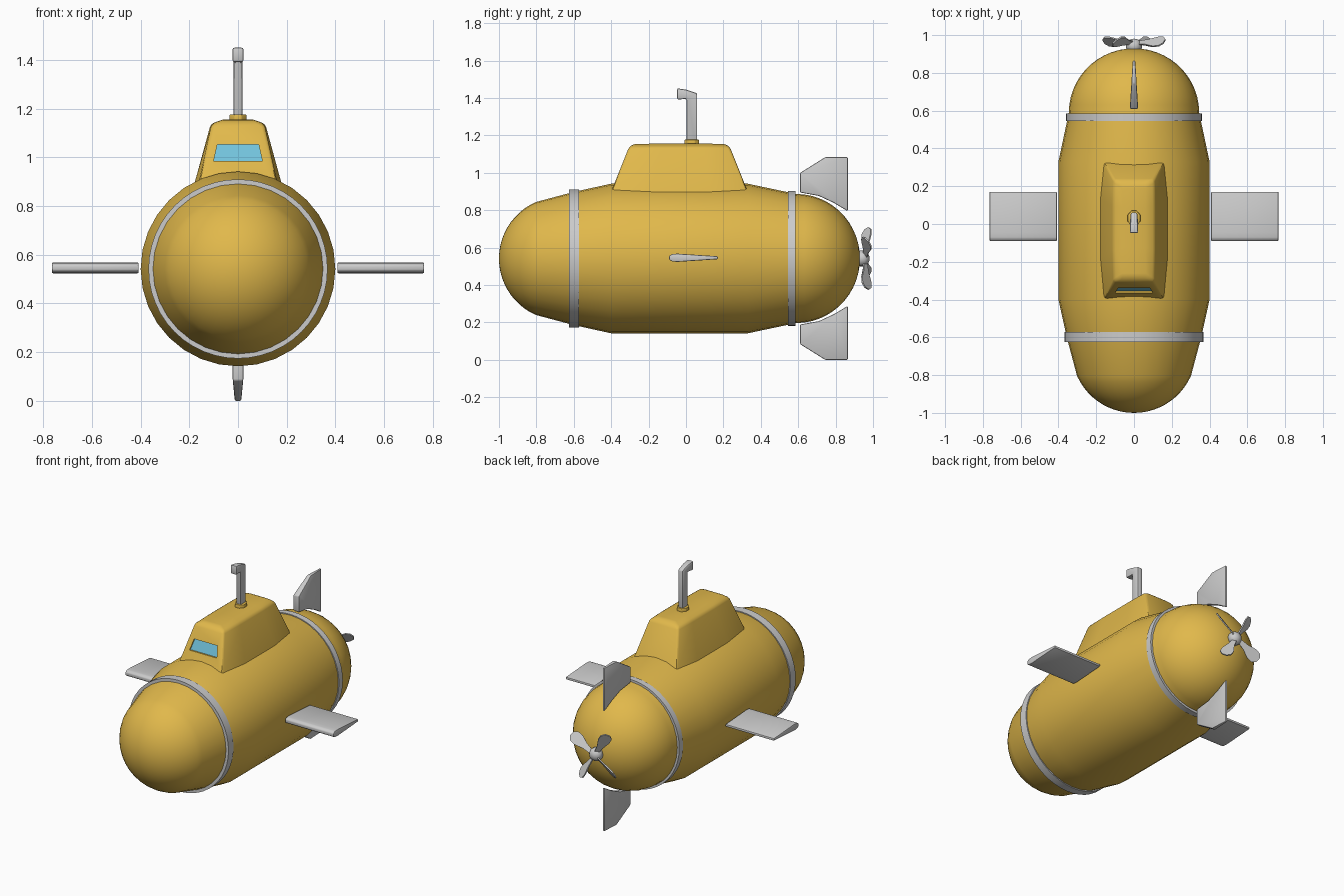
import bpy, bmesh
from math import sin, cos, pi, radians, sqrt
from mathutils import Matrix, Vector

if "Cube" in bpy.data.objects:
    bpy.data.objects.remove(bpy.data.objects["Cube"])

ZC = 0.542  # height of hull axis


def material(name, rgb):
    m = bpy.data.materials.new(name)
    m.diffuse_color = (*rgb, 1)
    m.use_nodes = True
    m.node_tree.nodes["Principled BSDF"].inputs["Base Color"].default_value = m.diffuse_color
    return m


YELLOW = material("yellow_paint", (0.75, 0.48, 0.07))
BLUE = material("window_glass", (0.17, 0.55, 0.72))


def smooth(ob, angle=35):
    ob.data.shade_smooth()
    ob.data.set_sharp_from_angle(angle=radians(angle))


def loft(name, rings, mat=None, bevel=0, caps=True, angle=35):
    """Skin a list of equal-length closed rings."""
    bm = bmesh.new()
    vs = [[bm.verts.new(p) for p in r] for r in rings]
    n = len(vs[0])
    for a, b in zip(vs, vs[1:]):
        for i in range(n):
            j = (i + 1) % n
            bm.faces.new((a[i], a[j], b[j], b[i]))
    if caps:
        bm.faces.new(vs[0])
        bm.faces.new(vs[-1])
    bmesh.ops.remove_doubles(bm, verts=bm.verts, dist=1e-5)
    bmesh.ops.recalc_face_normals(bm, faces=bm.faces)
    if bevel:
        edges = [e for e in bm.edges if e.is_manifold and e.calc_face_angle() > 0.5]
        bmesh.ops.bevel(bm, geom=edges, offset=bevel, segments=2, profile=0.5,
                        affect='EDGES', clamp_overlap=True)
    me = bpy.data.meshes.new(name)
    bm.to_mesh(me)
    bm.free()
    ob = bpy.data.objects.new(name, me)
    bpy.context.collection.objects.link(ob)
    if mat:
        me.materials.append(mat)
    smooth(ob, angle)
    return ob


def lathe(name, profile, mat=None, sides=32, angle=35):
    """Revolve (y, radius) points about the hull axis."""
    rings = [[(r * cos(2 * pi * i / sides), y, ZC + r * sin(2 * pi * i / sides))
              for i in range(sides)] for y, r in profile]
    return loft(name, rings, mat, caps=False, angle=angle)


# Hull: round nose, tapered shoulders, round tail
nose = [(-0.67 - 0.33 * cos(a), 0.33 * sin(a)) for a in [radians(d) for d in range(0, 67, 6)]]
tail = [(0.59 + 0.34 * sin(a), 0.345 * cos(a)) for a in [radians(d) for d in range(0, 85, 7)]]
lathe("hull", nose + [(-0.6, 0.356), (-0.4, 0.4), (0.33, 0.4)] + tail + [(0.93, 0)], YELLOW)

# Hull bands
for name, y0, y1, r in (("front_band", -0.625, -0.572, 0.368), ("rear_band", 0.545, 0.585, 0.36)):
    lathe(name, [(y0, 0.32), (y0, r), (y1, r), (y1, 0.32), (y0, 0.32)], sides=48)


# Conning tower: eight-point plan lofted upwards
def plan(z, x_end, x_mid, y0, y1):
    ym0, ym1 = y0 * 0.45, y1 * 0.4
    right = [(x_end, y0), (x_mid, ym0), (x_mid, ym1), (x_end, y1)]
    return [(x, y, z) for x, y in right] + [(-x, y, z) for x, y in reversed(right)]


tower = loft("conning_tower", [plan(0.84, 0.175, 0.195, -0.424, 0.354),
                               plan(0.90, 0.16, 0.177, -0.40, 0.33),
                               plan(1.138, 0.108, 0.112, -0.305, 0.235),
                               plan(1.156, 0.06, 0.06, -0.275, 0.205)], YELLOW, bevel=0.014)


# Window: recess cut in the sloping front, with a glass pane behind it
def front_y(z):
    return -0.40 + (z - 0.90) * 0.4


def window_ring(depth, grow=0.0):
    pts = [(-0.1, 0.985), (0.1, 0.985), (0.085, 1.053), (-0.085, 1.053)]
    return [(x * (1 + grow), front_y(z) + depth, z) for x, z in pts]


cutter = loft("window_cutter", [window_ring(-0.1), window_ring(0.016)])
cutter.hide_render = True
mod = tower.modifiers.new("window_recess", 'BOOLEAN')
mod.operation = 'DIFFERENCE'
mod.object = cutter
bpy.context.view_layer.objects.active = tower
bpy.ops.object.modifier_apply(modifier=mod.name)
bpy.data.objects.remove(cutter)
smooth(tower)
loft("window", [window_ring(0.010), window_ring(0.02)], BLUE)

# Periscope: bent profile with a flared head, and its collar
elbow = [(0.003, 1.14), (0.003, 1.395), (-0.048, 1.392), (-0.048, 1.452),
         (0.0, 1.445), (0.06, 1.425), (0.06, 1.14)]
widths = [0.018, 0.018, 0.023, 0.023, 0.019, 0.018, 0.018]
loft("periscope", [[(s * w, y, z) for (y, z), w in zip(elbow, widths)] for s in (-1, 1)], bevel=0.008)
loft("periscope_collar", [[(0.037 * cos(k * pi / 4 + pi / 8), 0.031 + 0.043 * sin(k * pi / 4 + pi / 8), z)
                           for k in range(8)] for z in (1.14, 1.177)], YELLOW, bevel=0.004)

# Side planes: tapered aerofoil section
half = [(-0.09, 0.01), (-0.075, 0.02), (-0.045, 0.022), (0.17, 0.008)]
section = half + [(y, -t) for y, t in reversed(half)]
for side, s in (("right", 1), ("left", -1)):
    loft(side + "_plane", [[(s * x, y, 0.546 + t) for y, t in section] for x in (0.408, 0.765)],
         bevel=0.005)

# Tail fins: swept outline whose thickness tapers aft
outline = [(0.61, 0.353), (0.71, 0.335), (0.79, 0.298), (0.865, 0.253),
           (0.865, 0.542), (0.745, 0.542), (0.61, 0.458)]
for side, s in (("upper", 1), ("lower", -1)):
    loft(side + "_tail_fin", [[(k * (0.022 - (y - 0.61) * 0.06), y, ZC + s * h) for y, h in outline]
                              for k in (-1, 1)], bevel=0.006)

# Propeller hub
lathe("propeller_hub", [(0.915, 0), (0.915, 0.03), (0.93, 0.042), (0.955, 0.042),
                        (0.972, 0.03), (0.98, 0.012), (0.981, 0)], sides=16, angle=50)

# Four pitched blades
blade = [(0.02, -0.012), (0.08, -0.02), (0.135, -0.038), (0.17, -0.036), (0.19, -0.015),
         (0.19, 0.015), (0.17, 0.036), (0.135, 0.038), (0.08, 0.02), (0.02, 0.012)]
for i in range(4):
    turn = (Matrix.Translation((0, 0.958, ZC)) @ Matrix.Rotation(radians(60 + 90 * i), 4, 'Y')
            @ Matrix.Rotation(radians(40), 4, 'Z'))
    # blades stand along local z, raked slightly aft
    rings = [[turn @ Vector((w, k * 0.004 + 0.06 * r, r)) for r, w in blade] for k in (-1, 1)]
    loft(f"propeller_blade_{i + 1}", rings)
